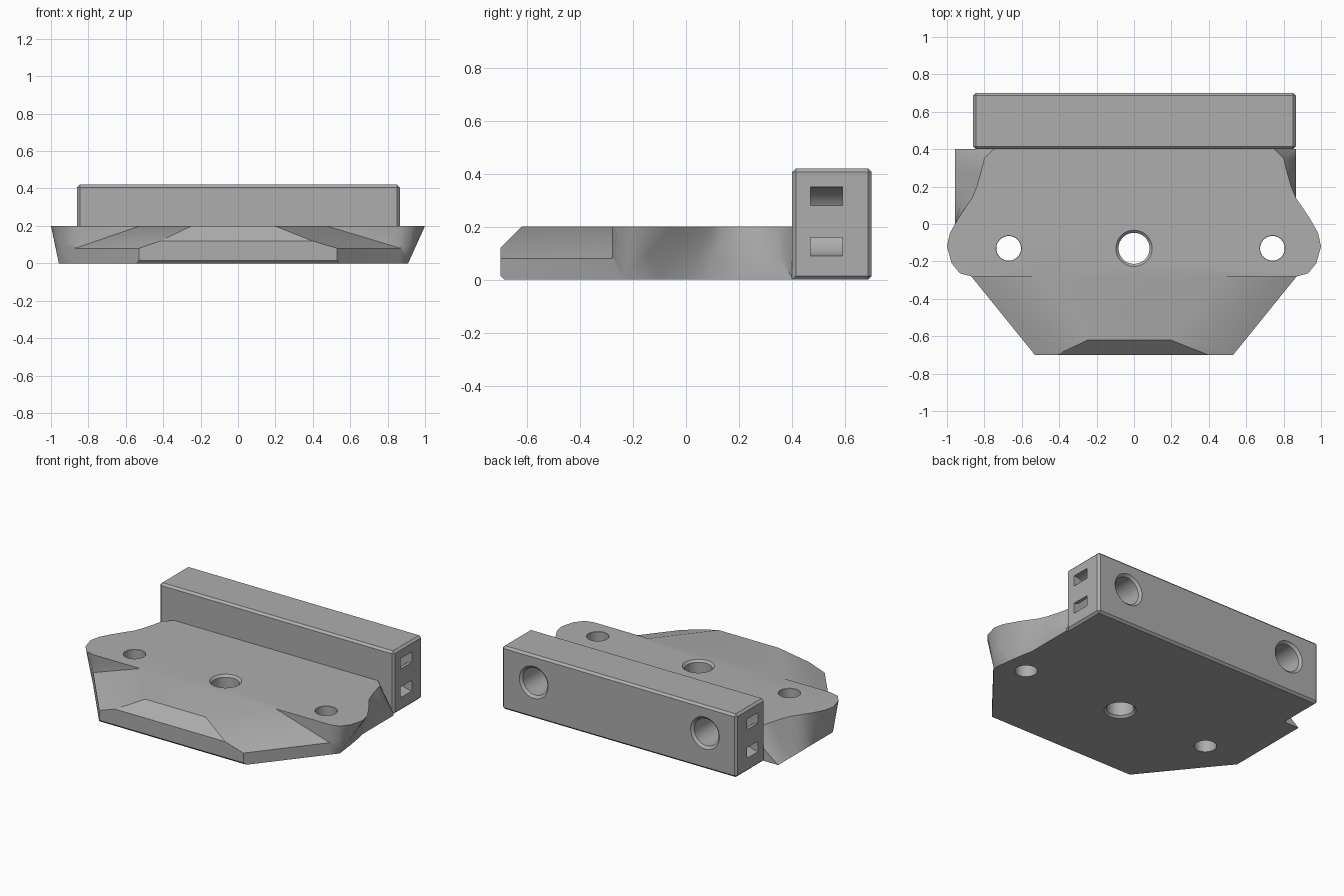
import bpy, bmesh, math
from mathutils import Matrix, Vector

cube = bpy.data.objects.get("Cube")
if cube:
    bpy.data.objects.remove(cube, do_unlink=True)

GREY = (0.42, 0.42, 0.42, 1)
mat = bpy.data.materials.new("plain grey")
mat.use_nodes = True
mat.diffuse_color = GREY
mat.node_tree.nodes["Principled BSDF"].inputs["Base Color"].default_value = GREY


def make_object(name, bm):
    bmesh.ops.remove_doubles(bm, verts=bm.verts, dist=1e-5)
    bmesh.ops.recalc_face_normals(bm, faces=bm.faces)
    mesh = bpy.data.meshes.new(name)
    bm.to_mesh(mesh)
    bm.free()
    mesh.materials.append(mat)
    obj = bpy.data.objects.new(name, mesh)
    bpy.context.collection.objects.link(obj)
    return obj


def activate(obj):
    bpy.ops.object.select_all(action='DESELECT')
    obj.select_set(True)
    bpy.context.view_layer.objects.active = obj


def combine(target, tool, operation):
    """Apply a boolean and discard the tool object."""
    mod = target.modifiers.new("boolean", 'BOOLEAN')
    mod.object, mod.operation, mod.solver = tool, operation, 'EXACT'
    activate(target)
    bpy.ops.object.modifier_apply(modifier=mod.name)
    bpy.data.objects.remove(tool, do_unlink=True)


def turned(profile, centre, along_y=False):
    """Spin a (radius, height) profile around z, or around y."""
    bm = bmesh.new()
    verts = [bm.verts.new((r, 0, h)) for r, h in profile]
    edges = [bm.edges.new(pair) for pair in zip(verts, verts[1:])]
    bmesh.ops.spin(bm, geom=verts + edges, cent=(0, 0, 0), axis=(0, 0, 1),
                   angle=math.tau, steps=48)
    if along_y:
        bm.transform(Matrix.Rotation(-math.pi / 2, 4, 'X'))
    bm.transform(Matrix.Translation(centre))
    return make_object("cutter", bm)


def trim(bm, point, normal):
    """Cut away everything on the normal side and close the cut."""
    cut = bmesh.ops.bisect_plane(bm, geom=bm.verts[:] + bm.edges[:] + bm.faces[:],
                                 plane_co=point, plane_no=normal, clear_outer=True)
    edges = [e for e in cut["geom_cut"] if isinstance(e, bmesh.types.BMEdge)]
    bmesh.ops.contextual_create(bm, geom=edges)


# Base plate: loft from a flat top outline down to the bottom outline.
# Each row: top x, top y, left bottom x, left bottom y, middle height
SIDE = [
    (.87, -.28, .87, -.28, .1), (.93, -.265, .91, -.23, .1),
    (.975, -.21, .91, -.23, .1), (1, -.12, .91, -.23, .1),
    (.985, -.05, .91, -.23, .1), (.94, .03, .895, -.1, .1),
    (.9, .09, .88, 0, .1), (.865, .14, .865, .07, .1),
    (.84, .2, .865, .2, .14), (.82, .27, .865, .27, .1),
    (.8, .35, .865, .35, .08), (.75, .4, .865, .4, .01)]
columns = []
for tx, ty, bx, by, mid in SIDE:
    scoop = ty > .15
    middle = (bx, by, mid) if scoop else ((tx + bx) / 2, (ty + by) / 2, mid)
    columns.append(((tx, ty, .2), middle, (bx, by, 0)))
for i, (tx, ty, bx, by, mid) in reversed(list(enumerate(SIDE))):
    if i == 0:
        foot = Vector((-bx, by, 0))
    else:
        foot = Vector((-.958, -.175 if i < 5 else ty, 0))
    top = Vector((-tx, ty, .2))
    middle = (top + foot) / 2
    if ty > .15:
        middle.z = .08
    columns.append((top, middle, foot))

bm = bmesh.new()
grid = [[bm.verts.new(p) for p in col] for col in columns]
for a, b in zip(grid, grid[1:] + grid[:1]):
    for k in range(2):
        bm.faces.new((a[k], b[k], b[k + 1], a[k + 1]))
bm.faces.new([col[0] for col in grid])
bm.faces.new([col[2] for col in grid])
base = make_object("base_plate", bm)

# Front skirt: tapered slab with sloping flanks and a chamfered nose
bm = bmesh.new()
slab = bm.faces.new([bm.verts.new((x, y, 0)) for x, y in
                     [(-.87, -.28), (-.53, -.7), (.53, -.7), (.87, -.28)]])
up = bmesh.ops.extrude_face_region(bm, geom=[slab])
bmesh.ops.translate(bm, vec=(0, 0, .2),
                    verts=[v for v in up["geom"] if isinstance(v, bmesh.types.BMVert)])
bmesh.ops.recalc_face_normals(bm, faces=bm.faces)
for side, run in ((1, .31), (-1, .27)):
    k = .12 / run
    trim(bm, (side * .53, -.7, .08), (side * .777 * k, -.63 * k, 1))
trim(bm, (0, -.7, .12), (0, -1, 1))
trim(bm, (0, -.7, .015), (0, -1, -1))
combine(base, make_object("front_skirt", bm), 'UNION')

# Vertical through holes, countersunk at both faces
for x, r, lip in ((0, .083, .014), (.74, .066, .002), (-.67, .066, .002)):
    outer = r + lip
    profile = [(0, -.02), (outer, -.02), (outer, 0), (r, .014),
               (r, .2 - lip), (outer, .2), (outer, .23), (0, .23)]
    combine(base, turned(profile, (x, -.13, 0)), 'DIFFERENCE')

# Rear block with chamfered edges
bm = bmesh.new()
bmesh.ops.create_cube(bm, size=1)
bmesh.ops.scale(bm, vec=(1.725, .3, .42), verts=bm.verts)
bmesh.ops.translate(bm, vec=(.0025, .55, .21), verts=bm.verts)
edges = [e for e in bm.edges
         if not all(v.co.z < .1 and v.co.y < .5 for v in e.verts)]
bmesh.ops.bevel(bm, geom=edges, offset=.014, segments=1, affect='EDGES')
block = make_object("rear_block", bm)

# Blind holes in the back of the block
for x in (.63, -.63):
    profile = [(0, -.22), (.09, -.22), (.09, -.015), (.106, 0), (.106, .05), (0, .05)]
    combine(block, turned(profile, (x, .7, .24), True), 'DIFFERENCE')

# Curved tie channels joining two slots at each end of the block
ring = [(.06, -.06), (.13, -.06), (.13, .06), (.06, .06), (.06, -.06)]
for x in (.865, -.86):
    combine(block, turned(ring, (x, .53, .22), True), 'DIFFERENCE')

for obj in (base, block):
    activate(obj)
    bpy.ops.object.shade_smooth_by_angle(angle=math.radians(32))
